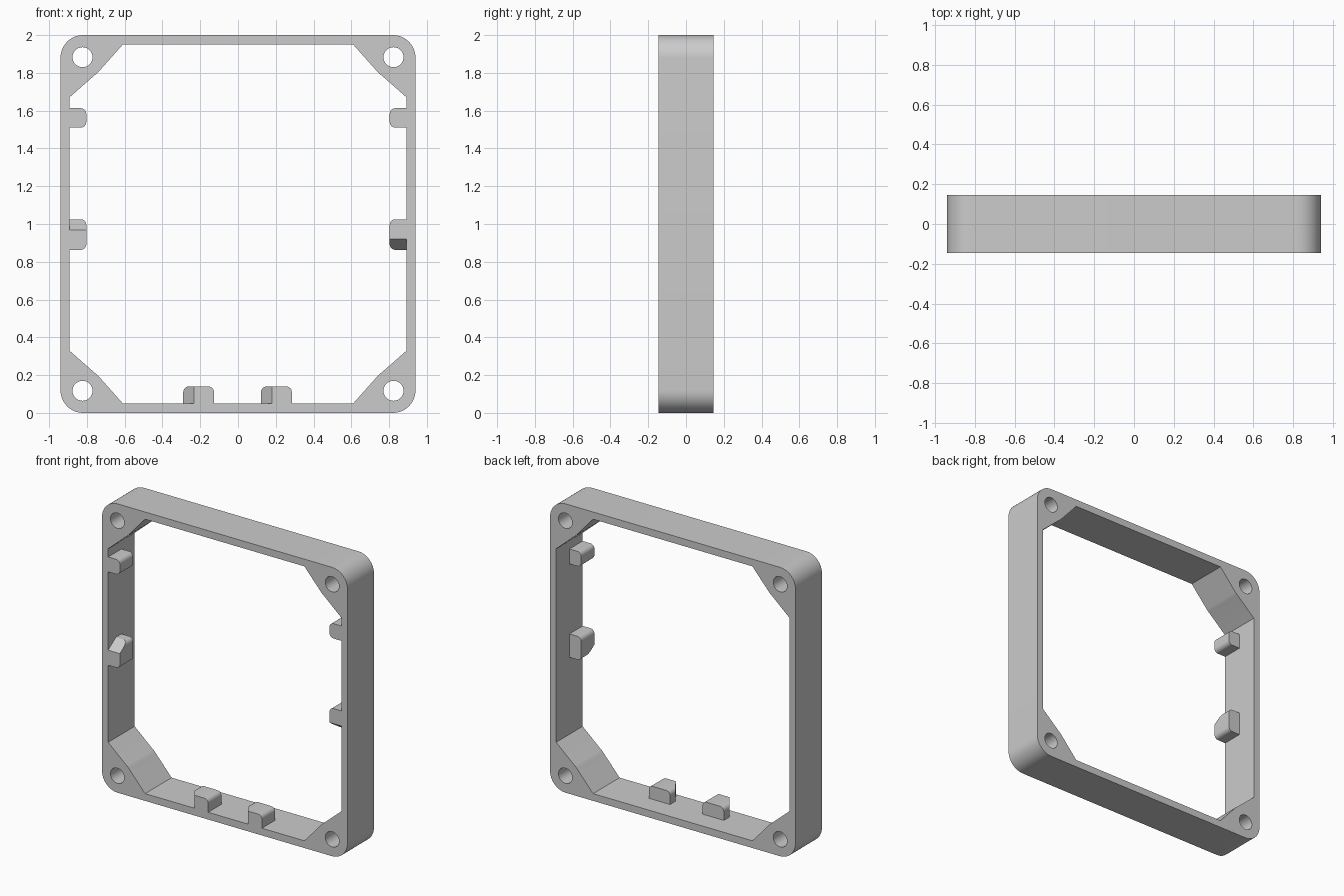
import bpy, bmesh
from math import cos, sin, radians
from mathutils import Matrix, Vector

cube = bpy.data.objects.get("Cube")
if cube:
    bpy.data.objects.remove(cube, do_unlink=True)

W, H, D = 0.94, 1.0, 0.145      # half width, half height, half depth
IN_X, IN_Z = 0.893, 0.95        # half size of the opening
HOLE = (0.823, 0.883)           # screw hole centre in one quadrant
TAB_H, TAB_R = 0.09, 0.03

grey = bpy.data.materials.new("grey plastic")
grey.use_nodes = True
grey.diffuse_color = (0.6, 0.6, 0.6, 1)
grey.node_tree.nodes["Principled BSDF"].inputs["Base Color"].default_value = (0.6, 0.6, 0.6, 1)


def arc(cx, cz, r, a0, a1, n):
    angles = [radians(a0 + (a1 - a0) * i / n) for i in range(n + 1)]
    return [(cx + r * cos(a), cz + r * sin(a)) for a in angles]


def four_way(quarter):
    """Mirror a quarter outline, listed from the x side to the z side, into a loop."""
    back = quarter[::-1]
    return (quarter + [(-x, z) for x, z in back]
            + [(-x, -z) for x, z in quarter] + [(x, -z) for x, z in back])


def prism(name, loops, y0, y1, place, cut=None):
    """Fill x-z outlines (inner loops become holes) and extrude them from y0 to y1."""
    curve = bpy.data.curves.new(name, 'CURVE')
    curve.dimensions, curve.fill_mode = '2D', 'BOTH'
    curve.extrude = (y1 - y0) / 2
    for loop in loops:
        spline = curve.splines.new('POLY')
        spline.points.add(len(loop) - 1)
        for p, (x, z) in zip(spline.points, loop):
            p.co = (x, z, 0, 1)
        spline.use_cyclic_u = True
    obj = bpy.data.objects.new(name, curve)
    bpy.context.collection.objects.link(obj)
    bpy.ops.object.select_all(action='DESELECT')
    obj.select_set(True)
    bpy.context.view_layer.objects.active = obj
    bpy.ops.object.convert(target='MESH')
    obj = bpy.context.object
    obj.name = name
    bm = bmesh.new()
    bm.from_mesh(obj.data)
    bmesh.ops.remove_doubles(bm, verts=bm.verts, dist=1e-5)
    bm.transform(Matrix.Translation((0, (y0 + y1) / 2, 0)) @ Matrix.Rotation(radians(90), 4, 'X'))
    if cut:
        res = bmesh.ops.bisect_plane(bm, geom=bm.verts[:] + bm.edges[:] + bm.faces[:],
                                     plane_co=cut[0], plane_no=cut[1], clear_outer=True)
        edges = [e for e in res["geom_cut"] if isinstance(e, bmesh.types.BMEdge)]
        bmesh.ops.contextual_create(bm, geom=edges)
    bm.transform(place)
    bmesh.ops.recalc_face_normals(bm, faces=bm.faces)
    bm.to_mesh(obj.data)
    bm.free()
    obj.data.materials.clear()
    obj.data.materials.append(grey)
    bpy.ops.object.shade_smooth_by_angle(angle=radians(25))
    return obj


# Frame: rounded outside, thickened corners inside, four screw holes
r = 0.12
outer = four_way(arc(W - r, H - r, r, 0, 90, 12))
inner = four_way([(IN_X, 0.67)] + arc(*HOLE, 0.115, 236, 218, 4) + [(0.61, IN_Z)])
holes = [arc(sx * HOLE[0], sz * HOLE[1], 0.053, 0, 348.75, 31)
         for sx in (-1, 1) for sz in (-1, 1)]
prism("frame", [outer, inner] + holes, -D, D, Matrix.Translation((0, 0, H)))


# Tabs: drawn standing on a floor, then turned onto their wall
def tab(name, u0, u1, place, chamfer):
    outline = ([(u1, 0)] + arc(u1 - TAB_R, TAB_H - TAB_R, TAB_R, 0, 90, 6)
               + arc(u0 + TAB_R, TAB_H - TAB_R, TAB_R, 90, 180, 6) + [(u0, 0)])
    cut = None
    if chamfer:
        du, dy = 0.057, 0.085
        cut = (Vector((u0 + du, -D, 0)), Vector((-dy, -du, 0)).normalized())
    prism(name, [outline], -D, 0, place, cut)


floor = Matrix.Translation((0, 0, H - IN_Z))
left_wall = Matrix.Translation((IN_X, 0, 0)) @ Matrix.Rotation(radians(-90), 4, 'Y')
right_wall = Matrix.Translation((-IN_X, 0, 0)) @ Matrix.Rotation(radians(90), 4, 'Y')

tab("left_upper_tab", 1.51, 1.613, left_wall, False)
tab("right_upper_tab", -1.613, -1.51, right_wall, False)
tab("left_middle_tab", 0.863, 1.025, left_wall, True)
tab("right_middle_tab", -1.025, -0.863, right_wall, True)
tab("bottom_right_tab", -0.29, -0.127, floor, True)
tab("bottom_left_tab", 0.122, 0.285, floor, True)
